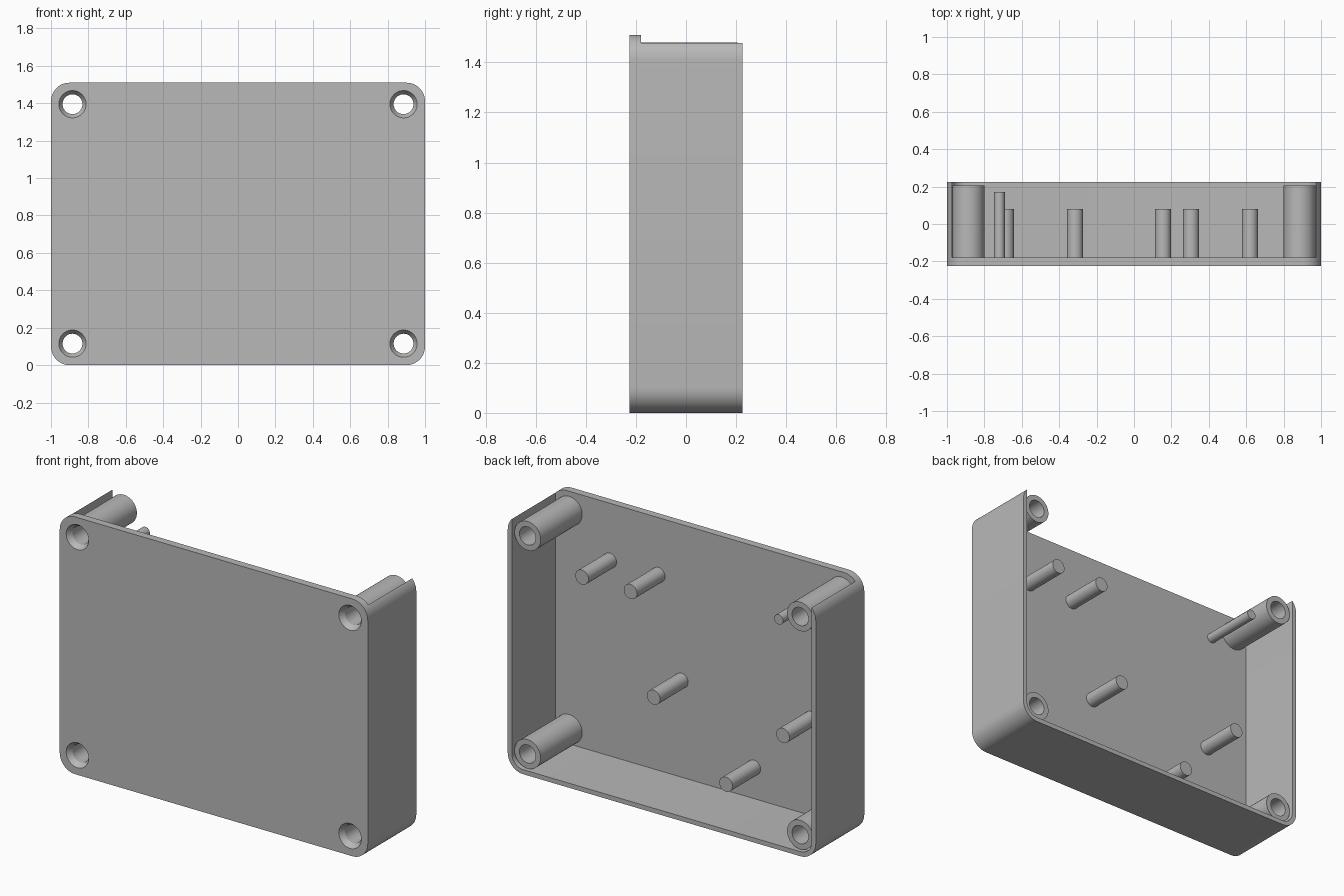
import bpy, bmesh
from math import sin, cos, pi, radians

old = bpy.data.objects.get("Cube")
if old:
    bpy.data.objects.remove(old, do_unlink=True)

# Overall sizes
HALF_W, HEIGHT = 1.0, 1.51
FRONT, BACK = -0.225, 0.225
FLOOR = -0.18            # inner face of the front panel
WALL, CORNER = 0.027, 0.1

grey = bpy.data.materials.new("light grey plastic")
grey.use_nodes = True
colour = (0.48, 0.48, 0.48, 1)
grey.diffuse_color = colour
grey.node_tree.nodes["Principled BSDF"].inputs["Base Color"].default_value = colour


def finish(name, bm):
    bmesh.ops.recalc_face_normals(bm, faces=bm.faces)
    mesh = bpy.data.meshes.new(name)
    bm.to_mesh(mesh)
    bm.free()
    mesh.materials.append(grey)
    obj = bpy.data.objects.new(name, mesh)
    bpy.context.collection.objects.link(obj)
    return obj


def loft(name, rings, closed=False):
    """Skin a series of point rings; cap the ends unless it closes on itself."""
    bm = bmesh.new()
    loops = [[bm.verts.new(p) for p in ring] for ring in rings]
    n = len(loops[0])
    pairs = list(zip(loops, loops[1:]))
    if closed:
        pairs.append((loops[-1], loops[0]))
    else:
        bm.faces.new(loops[0])
        bm.faces.new(loops[-1])
    for a, b in pairs:
        for i in range(n):
            j = (i + 1) % n
            bm.faces.new((a[i], a[j], b[j], b[i]))
    return finish(name, bm)


def lathe(name, x, z, profile, closed=False, sides=40):
    """Revolve (radius, y) points around a front-to-back axis."""
    turn = [2 * pi * i / sides for i in range(sides)]
    return loft(name, [[(x + r * cos(a), y, z + r * sin(a)) for a in turn]
                       for r, y in profile], closed)


def rounded(x, z0, z1, r, steps=12):
    """Outline of a rounded rectangle in the x-z plane."""
    pts = []
    centres = [(x - r, z1 - r), (r - x, z1 - r), (r - x, z0 + r), (x - r, z0 + r)]
    for k, (cx, cz) in enumerate(centres):
        for i in range(steps + 1):
            a = pi / 2 * (k + i / steps)
            pts.append((cx + r * cos(a), cz + r * sin(a)))
    return pts


def slab(name, outline, y0, y1):
    return loft(name, [[(x, y, z) for x, z in outline] for y in (y0, y1)])


def activate(obj):
    bpy.ops.object.select_all(action="DESELECT")
    obj.select_set(True)
    bpy.context.view_layer.objects.active = obj


def cut(obj, cutter):
    cutter.hide_render = True
    mod = obj.modifiers.new("cut", "BOOLEAN")
    mod.operation, mod.solver, mod.object = "DIFFERENCE", "EXACT", cutter
    activate(obj)
    bpy.ops.object.modifier_apply(modifier=mod.name)
    bpy.data.objects.remove(cutter, do_unlink=True)


# Case: rounded block hollowed from the back and open along the top
case = slab("case_shell", rounded(HALF_W, 0, HEIGHT, CORNER), FRONT, BACK)
cut(case, slab("cavity_cutter",
               rounded(HALF_W - WALL, WALL, HEIGHT + 0.5, CORNER - WALL), FLOOR, BACK + 0.2))
parts = [case]

# Corner screw bosses with countersunk through holes
HOLE, SINK, BOSS = 0.053, 0.073, 0.085
SINK_DEPTH, BOSS_END = 0.03, 0.205
slope = (SINK - HOLE) / SINK_DEPTH
for side, x in (("right", -0.885), ("left", 0.885)):
    for level, z in (("lower", 0.115), ("upper", 1.395)):
        cut(case, lathe("hole_cutter", x, z, [
            (SINK + slope * 0.02, FRONT - 0.02), (HOLE, FRONT + SINK_DEPTH),
            (HOLE, BACK)]))
        parts.append(lathe(f"{level}_{side}_screw_boss", x, z, [
            (HOLE, FLOOR), (BOSS, FLOOR), (BOSS, BOSS_END), (HOLE, BOSS_END)], True))

# Support posts on the inside of the panel: x, z, radius, end
POST, POST_END = 0.043, 0.08
posts = [(0.62, 1.175, POST, POST_END), (0.305, 1.175, POST, POST_END),
         (0.155, 0.595, POST, POST_END), (-0.685, 0.595, POST, POST_END),
         (-0.315, 0.21, POST, POST_END), (-0.72, 1.32, 0.029, 0.17)]
for i, (x, z, r, end) in enumerate(posts):
    parts.append(lathe(f"support_post_{i + 1}", x, z, [(r, FLOOR - 0.01), (r, end)]))

for part in parts:
    activate(part)
    bpy.ops.object.shade_smooth_by_angle(angle=radians(25))
